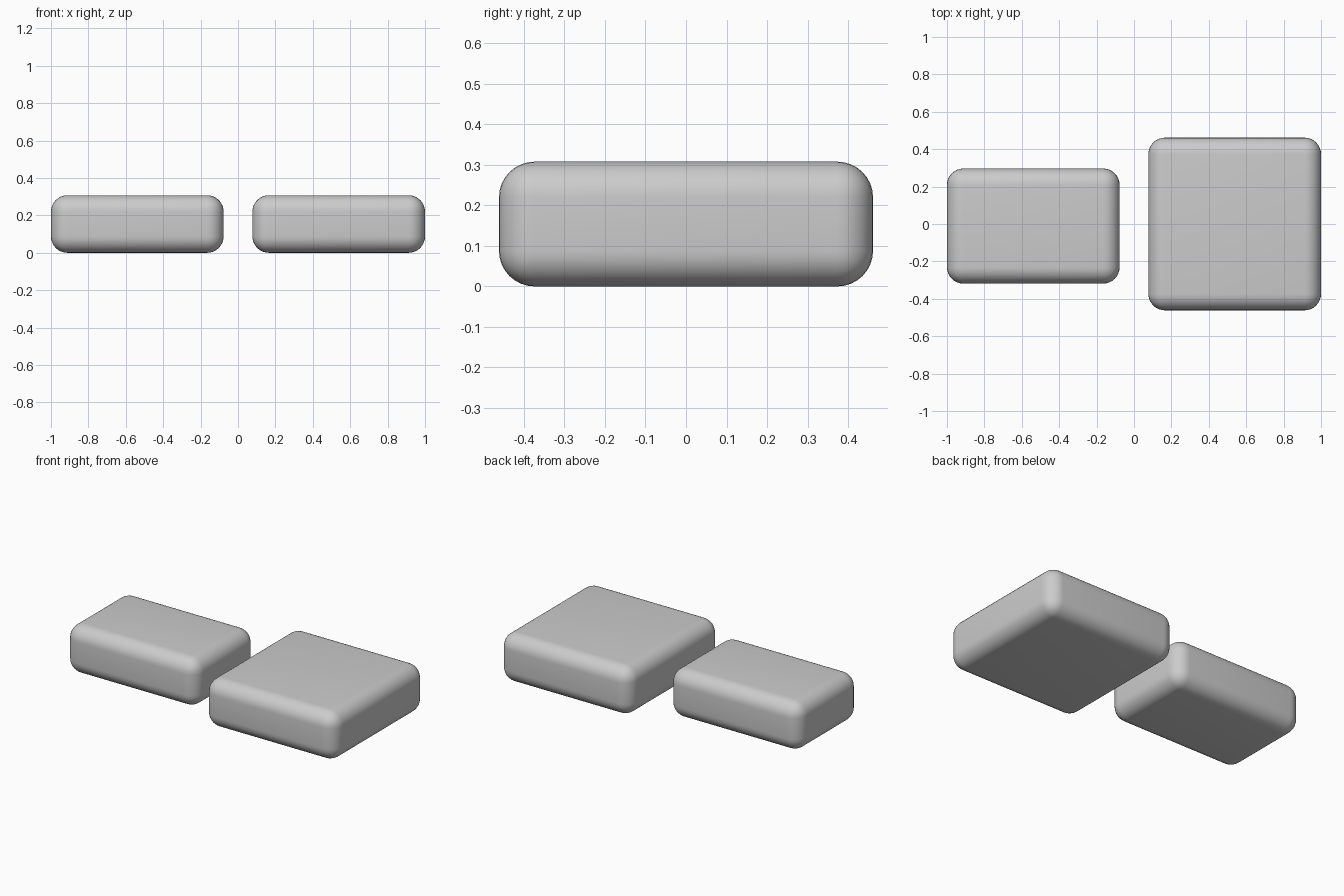
import bpy

if "Cube" in bpy.data.objects:
    bpy.data.objects.remove(bpy.data.objects["Cube"])

U = 2 / 13          # base unit of the model
HEIGHT = 2 * U


def cushion(name, x, y, width, depth):
    """Softly rounded block resting on z = 0."""
    bpy.ops.mesh.primitive_cube_add(size=1, location=(x, y, HEIGHT / 2))
    ob = bpy.context.object
    ob.name = name
    ob.scale = (width, depth, HEIGHT)
    bpy.ops.object.transform_apply(location=False, rotation=False, scale=True)
    bev = ob.modifiers.new("rounding", 'BEVEL')
    bev.width = 0.088
    bev.segments = 8
    bev.limit_method = 'NONE'
    bpy.ops.object.shade_smooth()
    return ob


# Smaller rectangular block on the left
cushion("small_block", -3.5 * U, -0.011, 6 * U, 4 * U)
# Larger square block on the right
cushion("large_block", 3.5 * U, 0, 6 * U, 6 * U)
